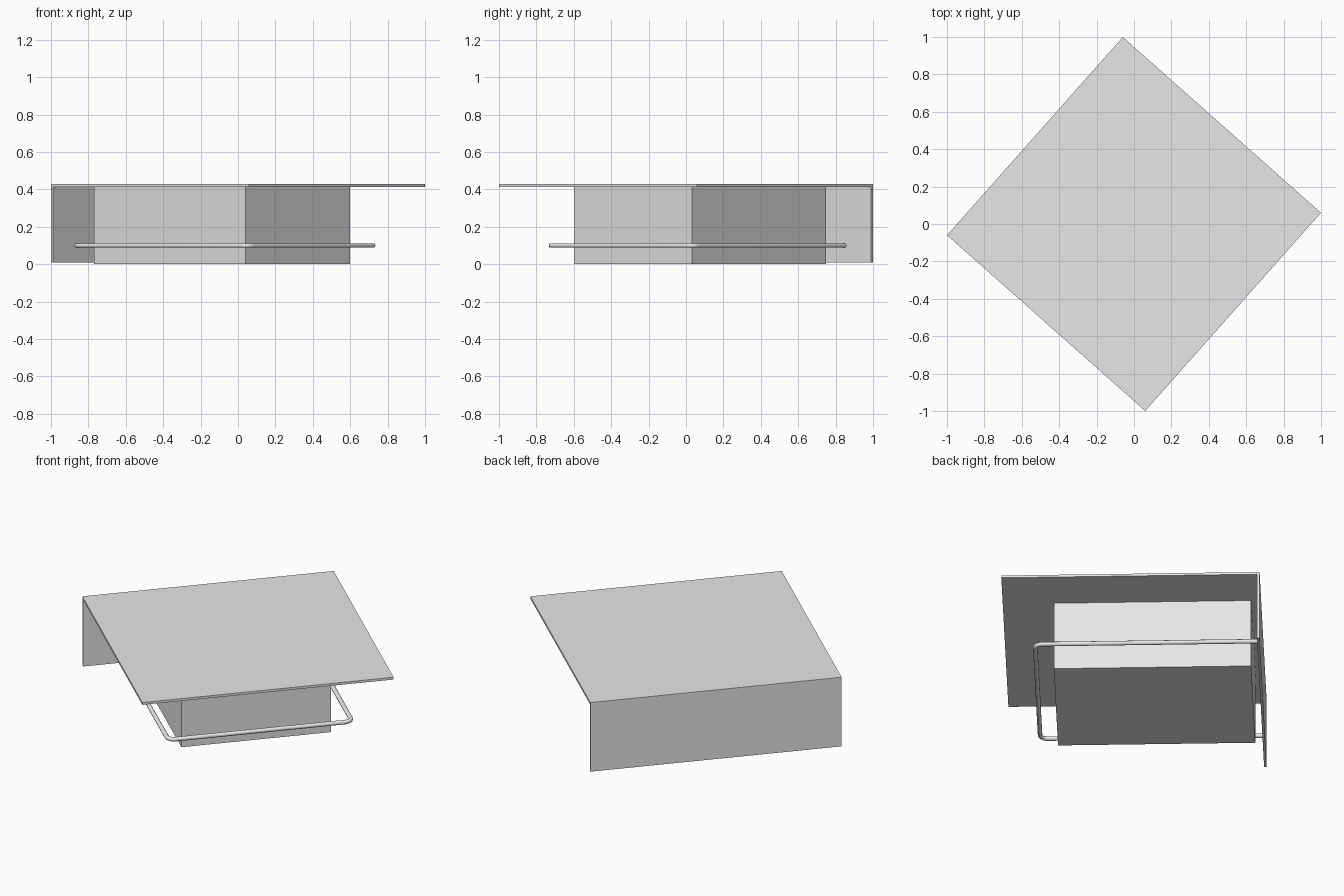
import bpy
from math import radians, sin, cos, pi

cube = bpy.data.objects.get("Cube")
if cube:
    bpy.data.objects.remove(cube, do_unlink=True)

TURN = radians(-41.57)   # the whole unit stands turned about z
HALF = 0.708             # half side of the square top
SHEET = 0.014            # sheet thickness
TOP = 0.428

grey = bpy.data.materials.new("light_grey")
grey.use_nodes = True
colour = (0.8, 0.8, 0.8, 1)
grey.diffuse_color = colour
grey.node_tree.nodes["Principled BSDF"].inputs["Base Color"].default_value = colour


def box(name, low, high):
    """Box between two corners given in the turned frame."""
    bpy.ops.mesh.primitive_cube_add(size=1)
    ob = bpy.context.object
    ob.name = name
    for v in ob.data.vertices:
        v.co = [h if c > 0 else l for c, l, h in zip(v.co, low, high)]
    ob.rotation_euler.z = TURN
    ob.data.materials.append(grey)
    return ob


# Flat square top, hanging side panel and the body beneath
box("top_panel", (-HALF, -HALF, TOP - SHEET), (HALF, HALF, TOP))
box("side_panel", (-HALF, -HALF, 0.01), (-HALF + SHEET, HALF, TOP - SHEET))
box("body", (-0.654, -0.421, 0), (0.428, 0.421, TOP - SHEET))

# Rail: a bent round bar running out from the side panel and back
reach, side, bend, height = 0.528, 0.518, 0.04, 0.1
path = [(-HALF + SHEET, -side)]
for sign, start in ((-1, -pi / 2), (1, 0)):
    for i in range(7):
        a = start + i * pi / 12
        path.append((reach - bend + bend * cos(a),
                     sign * (side - bend) + bend * sin(a)))
path.append((-HALF + SHEET, side))

curve = bpy.data.curves.new("rail", "CURVE")
curve.dimensions = "3D"
curve.bevel_depth = 0.0125
curve.bevel_resolution = 3
curve.use_fill_caps = True
spline = curve.splines.new("POLY")
spline.points.add(len(path) - 1)
for point, (x, y) in zip(spline.points, path):
    point.co = (x, y, height, 1)
rail = bpy.data.objects.new("rail", curve)
rail.rotation_euler.z = TURN
bpy.context.collection.objects.link(rail)
curve.materials.append(grey)

bpy.ops.object.select_all(action="DESELECT")
rail.select_set(True)
bpy.context.view_layer.objects.active = rail
bpy.ops.object.convert(target="MESH")
bpy.ops.object.shade_smooth_by_angle(angle=radians(40))
